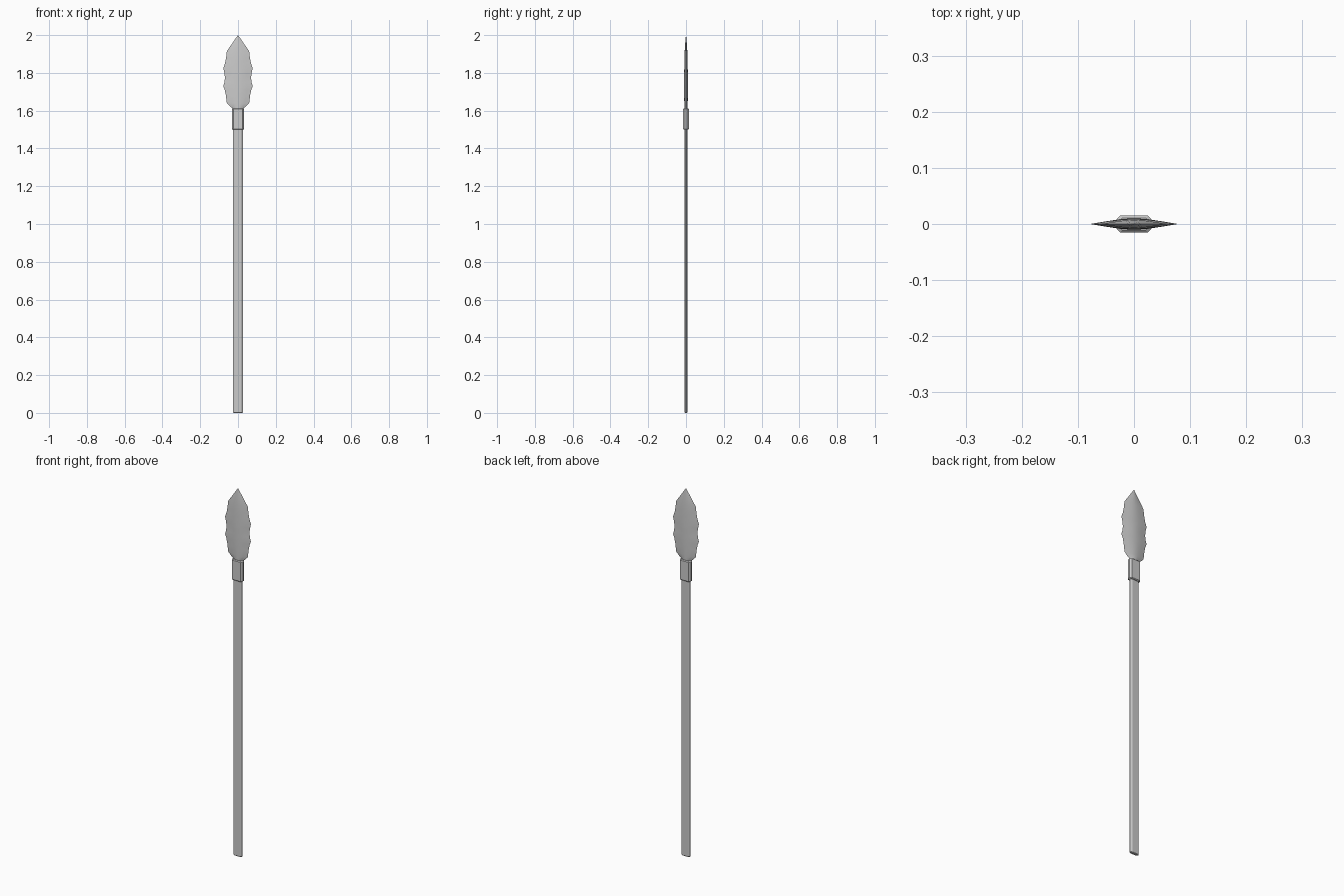
import bpy, bmesh

if "Cube" in bpy.data.objects:
    bpy.data.objects.remove(bpy.data.objects["Cube"])


def loft(name, rings, smooth=None):
    """Skin a list of equal-length point rings and cap both ends."""
    bm = bmesh.new()
    loops = [[bm.verts.new(p) for p in ring] for ring in rings]
    n = len(loops[0])
    for a, b in zip(loops, loops[1:]):
        for i in range(n):
            j = (i + 1) % n
            bm.faces.new((a[i], a[j], b[j], b[i]))
    bm.faces.new(loops[0][::-1])
    bm.faces.new(loops[-1])
    bmesh.ops.recalc_face_normals(bm, faces=bm.faces)
    mesh = bpy.data.meshes.new(name)
    bm.to_mesh(mesh)
    bm.free()
    obj = bpy.data.objects.new(name, mesh)
    bpy.context.collection.objects.link(obj)
    if smooth:
        bpy.context.view_layer.objects.active = obj
        obj.select_set(True)
        bpy.ops.object.shade_smooth_by_angle(angle=smooth)
        obj.select_set(False)
    return obj


def flat_octagon(hx, hy, cx, cy, z):
    """Rectangle with cut corners."""
    a, b = hx - cx, hy - cy
    return [(hx, -b, z), (hx, b, z), (a, hy, z), (-a, hy, z),
            (-hx, b, z), (-hx, -b, z), (-a, -hy, z), (a, -hy, z)]


def chamfered_bar(name, hx, hy, cx, cy, z0, z1, edge):
    rings = []
    for z, inset in ((z0, edge), (z0 + edge, 0), (z1 - edge, 0), (z1, edge)):
        rings.append(flat_octagon(hx - inset, hy - inset, cx, cy, z))
    return loft(name, rings)


# flat wooden shaft and the collar that binds the head to it
chamfered_bar("shaft", 0.026, 0.008, 0.009, 0.005, 0.0, 1.55, 0.003)
chamfered_bar("collar", 0.033, 0.015, 0.008, 0.009, 1.50, 1.612, 0.004)

# knapped blade: (height, half width, half thickness)
outline = [(1.56, 0.022, 0.008), (1.612, 0.027, 0.009), (1.622, 0.042, 0.009),
           (1.64, 0.059, 0.009), (1.68, 0.064, 0.010), (1.71, 0.070, 0.010),
           (1.73, 0.078, 0.010), (1.75, 0.072, 0.010), (1.775, 0.069, 0.010),
           (1.80, 0.072, 0.010), (1.825, 0.078, 0.009), (1.85, 0.069, 0.009),
           (1.88, 0.063, 0.008), (1.915, 0.059, 0.007), (1.96, 0.028, 0.004),
           (2.0, 0.0006, 0.0005)]
half = [(1, 0), (0.62, 0.5), (0.3, 0.88), (0, 1), (-0.3, 0.88), (-0.62, 0.5)]
section = half + [(-x, -y) for x, y in half]
loft("blade", [[(x * w, y * t, z) for x, y in section]
               for z, w, t in outline], smooth=0.5)
